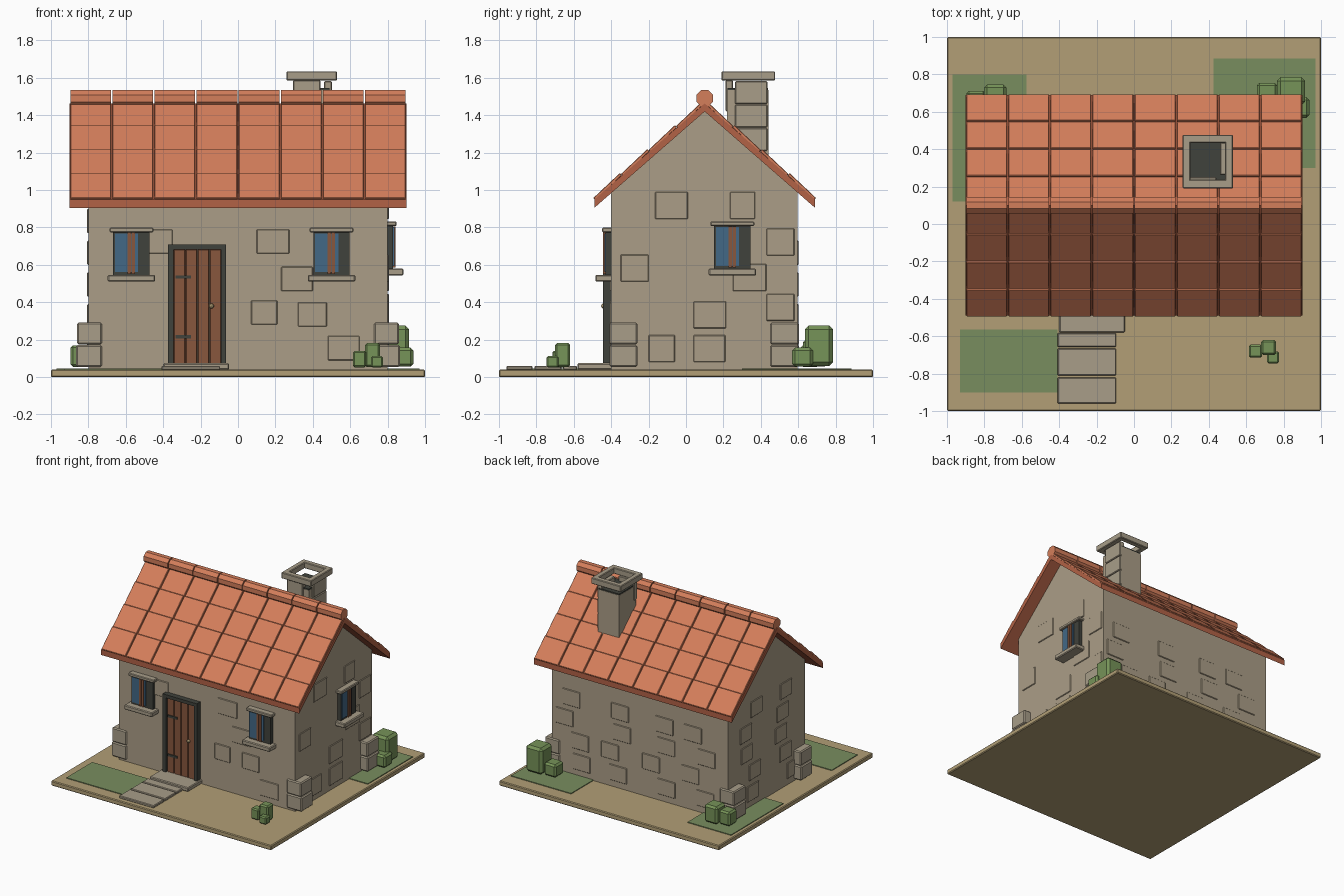
import bpy, bmesh, math, random
from mathutils import Matrix, Vector

if "Cube" in bpy.data.objects:
    bpy.data.objects.remove(bpy.data.objects["Cube"])

random.seed(4)


def material(name, r, g, b):
    m = bpy.data.materials.new(name)
    lin = [((c / 255 + 0.055) / 1.055) ** 2.4 for c in (r, g, b)]
    m.diffuse_color = (*lin, 1)
    m.use_nodes = True
    m.node_tree.nodes["Principled BSDF"].inputs["Base Color"].default_value = m.diffuse_color
    return m


SAND = material("sand", 178, 159, 118)
WALL = material("wall_stone", 171, 158, 135)
STONE = material("cut_stone", 168, 157, 137)
TILE = material("roof_tile", 212, 126, 91)
RIM = material("roof_board", 178, 98, 70)
WOOD = material("wood", 136, 87, 61)
DARK = material("dark_iron", 64, 66, 60)
GLASS = material("glass", 66, 104, 134)
GRASS = material("grass", 121, 141, 95)
BUSH = material("bush", 118, 147, 88)


def finish(name, bm, mat, bevel=0.0, matrix=None):
    bmesh.ops.recalc_face_normals(bm, faces=bm.faces)
    me = bpy.data.meshes.new(name)
    bm.to_mesh(me)
    bm.free()
    me.materials.append(mat)
    ob = bpy.data.objects.new(name, me)
    bpy.context.collection.objects.link(ob)
    if matrix:
        ob.matrix_world = matrix
    if bevel:
        b = ob.modifiers.new("bevel", 'BEVEL')
        b.width = bevel
        b.segments = 1
    return ob


def add_box(bm, lo, hi, matrix=Matrix()):
    lo, hi = Vector(lo), Vector(hi)
    m = matrix @ Matrix.Translation((lo + hi) / 2) @ Matrix.Diagonal((*(hi - lo), 1))
    bmesh.ops.create_cube(bm, size=1, matrix=m)


def box(name, x, y, z, mat, bevel=0.0, matrix=None):
    bm = bmesh.new()
    add_box(bm, (x[0], y[0], z[0]), (x[1], y[1], z[1]))
    return finish(name, bm, mat, bevel, matrix)


def prism(name, profile, x0, x1, mat):
    """Extrude a (y, z) outline along x."""
    bm = bmesh.new()
    f = bm.faces.new([bm.verts.new((x0, y, z)) for y, z in profile])
    new = bmesh.ops.extrude_face_region(bm, geom=[f])["geom"]
    bmesh.ops.translate(bm, vec=(x1 - x0, 0, 0),
                        verts=[v for v in new if isinstance(v, bmesh.types.BMVert)])
    return finish(name, bm, mat)


# Ground and lawns
box("ground", (-1, 1), (-1, 1), (0, 0.04), SAND, 0.006)
for x, y in (((-0.93, -0.41), (-0.90, -0.565)), ((0.425, 0.97), (0.30, 0.885)),
             ((-0.97, -0.575), (0.12, 0.80))):
    box("lawn", x, y, (0.038, 0.046), GRASS)

# House body with gables
MID = 0.1
prism("walls", [(-0.4, 0.04), (0.595, 0.04), (0.595, 0.99), (MID, 1.42), (-0.4, 0.99)],
      -0.8, 0.8, WALL)

# Raised wall stones: (start, end, bottom) on front and right, scattered elsewhere
T = 0.006
for a, b, z in ((-0.49, -0.35, 0.66), (0.10, 0.275, 0.66), (0.23, 0.40, 0.46),
                (0.32, 0.475, 0.27), (0.07, 0.21, 0.28), (0.48, 0.65, 0.09)):
    box("front_wall_stone", (a, b), (-0.4 - T, -0.38), (z, z + 0.13), WALL, 0.004)
for a, b, z in ((-0.165, 0.01, 0.845), (0.235, 0.37, 0.845), (0.04, 0.215, 0.26),
                (0.25, 0.43, 0.46), (-0.35, -0.20, 0.51), (0.04, 0.21, 0.08),
                (-0.20, -0.06, 0.08), (0.43, 0.58, 0.65), (0.43, 0.58, 0.3)):
    box("right_wall_stone", (0.78, 0.8 + T), (a, b), (z, z + 0.145), WALL, 0.004)
for row in range(5):
    z = 0.09 + row * 0.17
    for k in range(4):
        a = -0.72 + k * 0.38 + random.uniform(0, 0.2)
        if z < 0.75:
            box("back_wall_stone", (a, a + 0.16), (0.57, 0.595 + T), (z, z + 0.13), WALL, 0.004)
    for k in range(2):
        a = -0.33 + k * 0.45 + random.uniform(0, 0.2)
        box("left_wall_stone", (-0.8 - T, -0.78), (a, a + 0.15), (z, z + 0.13), WALL, 0.004)

# Corner stones, two stacked at each corner
for sx in (-1, 1):
    for y in ((-0.41, -0.26), (0.45, 0.605)):
        for k, w in ((0, 0.865), (1, 0.86)):
            xs = sorted((sx * 0.728, sx * w))
            z = 0.055 + k * 0.119
            box("corner_stone", xs, y, (z, z + 0.117), STONE, 0.008)

# Roof boards
EAVE, RUN = 0.905, 0.59
prism("roof_boards", [(MID - RUN, EAVE), (MID, 1.42), (MID + RUN, EAVE),
                      (MID + RUN, EAVE + 0.045), (MID, 1.463), (MID - RUN, EAVE + 0.045)],
      -0.9, 0.9, RIM)

# Roof tiles: eight columns, four rows on each slope
COLS, ROWS = 8, 4
slope = math.atan2(1.463 - 0.95, RUN)
length = RUN / math.cos(slope)
step, width = length / ROWS, 1.8 / COLS
for name, turn in (("front_tiles", 0), ("back_tiles", math.pi)):
    bm = bmesh.new()
    place = (Matrix.Translation((0, MID, 1.463)) @ Matrix.Rotation(turn, 4, 'Z')
             @ Matrix.Rotation(slope, 4, 'X'))
    for r in range(ROWS):
        row = place @ Matrix.Translation((0, -r * step, 0)) @ Matrix.Rotation(0.04, 4, 'X')
        for c in range(COLS):
            x = -0.9 + c * width
            add_box(bm, (x + 0.004, -step + 0.001, 0.0), (x + width - 0.004, 0, 0.017), row)
    finish(name, bm, TILE, 0.003)

# Ridge tiles
bm = bmesh.new()
for c in range(COLS):
    m = (Matrix.Translation((-0.9 + (c + 0.5) * width, MID, 1.49))
         @ Matrix.Rotation(math.pi / 2, 4, 'Y') @ Matrix.Rotation(math.pi / 8, 4, 'Z'))
    bmesh.ops.create_cone(bm, cap_ends=True, segments=8, radius1=0.048, radius2=0.048,
                          depth=width - 0.008, matrix=m)
finish("ridge_tiles", bm, TILE)

# Chimney: shaft, dark flue, side stones and a square ring cap
box("chimney_shaft", (0.3, 0.49), (0.22, 0.44), (1.1, 1.535), WALL)
box("chimney_flue", (0.302, 0.488), (0.222, 0.438), (1.53, 1.545), DARK)
for k in range(3):
    z = 1.21 + k * 0.125
    box("chimney_stone", (0.46, 0.502), (0.262, 0.435), (z, z + 0.122), STONE, 0.005)
box("chimney_front_stone", (0.295, 0.44), (0.212, 0.25), (1.42, 1.588), STONE, 0.005)
for x, y in (((0.26, 0.53), (0.19, 0.237)), ((0.26, 0.53), (0.433, 0.477)),
             ((0.26, 0.303), (0.215, 0.455)), ((0.487, 0.53), (0.215, 0.455))):
    box("chimney_cap", x, y, (1.585, 1.635), STONE, 0.005)


# Windows, built facing the front and then placed
def window(matrix):
    def part(name, x, y, z, mat, bevel=0.0):
        box(name, x, y, z, mat, bevel, matrix)
    part("window_frame", (-0.097, 0.097), (-0.03, 0.02), (0, 0.235), DARK)
    part("window_pane", (-0.088, 0.036), (-0.036, -0.028), (0.015, 0.222), GLASS)
    for x in (-0.012, 0.01):
        part("window_bar", (x - 0.009, x + 0.009), (-0.043, -0.028), (0.005, 0.225), WOOD)
    part("window_sill", (-0.127, 0.127), (-0.085, 0.02), (-0.037, 0), STONE, 0.006)
    part("window_lintel", (-0.117, 0.117), (-0.048, 0.02), (0.227, 0.252), STONE, 0.005)


window(Matrix.Translation((-0.57, -0.4, 0.547)))
window(Matrix.Translation((0.5, -0.4, 0.547)))
window(Matrix.Translation((0.8, 0.248, 0.58)) @ Matrix.Rotation(math.pi / 2, 4, 'Z'))

# Door: frame, planks, hinges and knob
box("door_lintel", (-0.373, -0.063), (-0.445, -0.39), (0.683, 0.71), DARK)
for x in ((-0.373, -0.345), (-0.09, -0.063)):
    box("door_post", x, (-0.445, -0.39), (0.06, 0.69), DARK)
for k in range(4):
    x = -0.345 + k * 0.064
    box("door_plank", (x + 0.001, x + 0.063), (-0.43, -0.39), (0.07, 0.684), WOOD, 0.004)
for z in (0.215, 0.535):
    box("door_hinge", (-0.335, -0.25), (-0.438, -0.425), (z - 0.009, z + 0.009), DARK)
bm = bmesh.new()
bmesh.ops.create_icosphere(bm, subdivisions=2, radius=0.014,
                           matrix=Matrix.Translation((-0.142, -0.44, 0.38)))
finish("door_knob", bm, SAND)

# Doorstep and path slabs
box("doorstep", (-0.40, -0.048), (-0.58, -0.39), (0.04, 0.074), STONE, 0.006)
for x, y in (((-0.41, -0.095), (-0.657, -0.583)), ((-0.41, -0.095), (-0.81, -0.665)),
             ((-0.41, -0.095), (-0.96, -0.82))):
    box("path_slab", x, y, (0.038, 0.06), STONE, 0.005)

# Bushes: centre x, centre y, width, top
for x, y, w, top in ((0.84, 0.71, 0.15, 0.275), (0.712, 0.70, 0.11, 0.16),
                     (0.882, 0.623, 0.11, 0.157), (-0.742, 0.685, 0.12, 0.20),
                     (-0.845, 0.662, 0.10, 0.17), (0.65, -0.68, 0.07, 0.14),
                     (0.72, -0.66, 0.08, 0.182), (0.743, -0.713, 0.065, 0.112)):
    h = w / 2
    box("bush", (x - h, x + h), (y - h, y + h), (0.045 + 0.1 * w, top), BUSH, w * 0.13)
